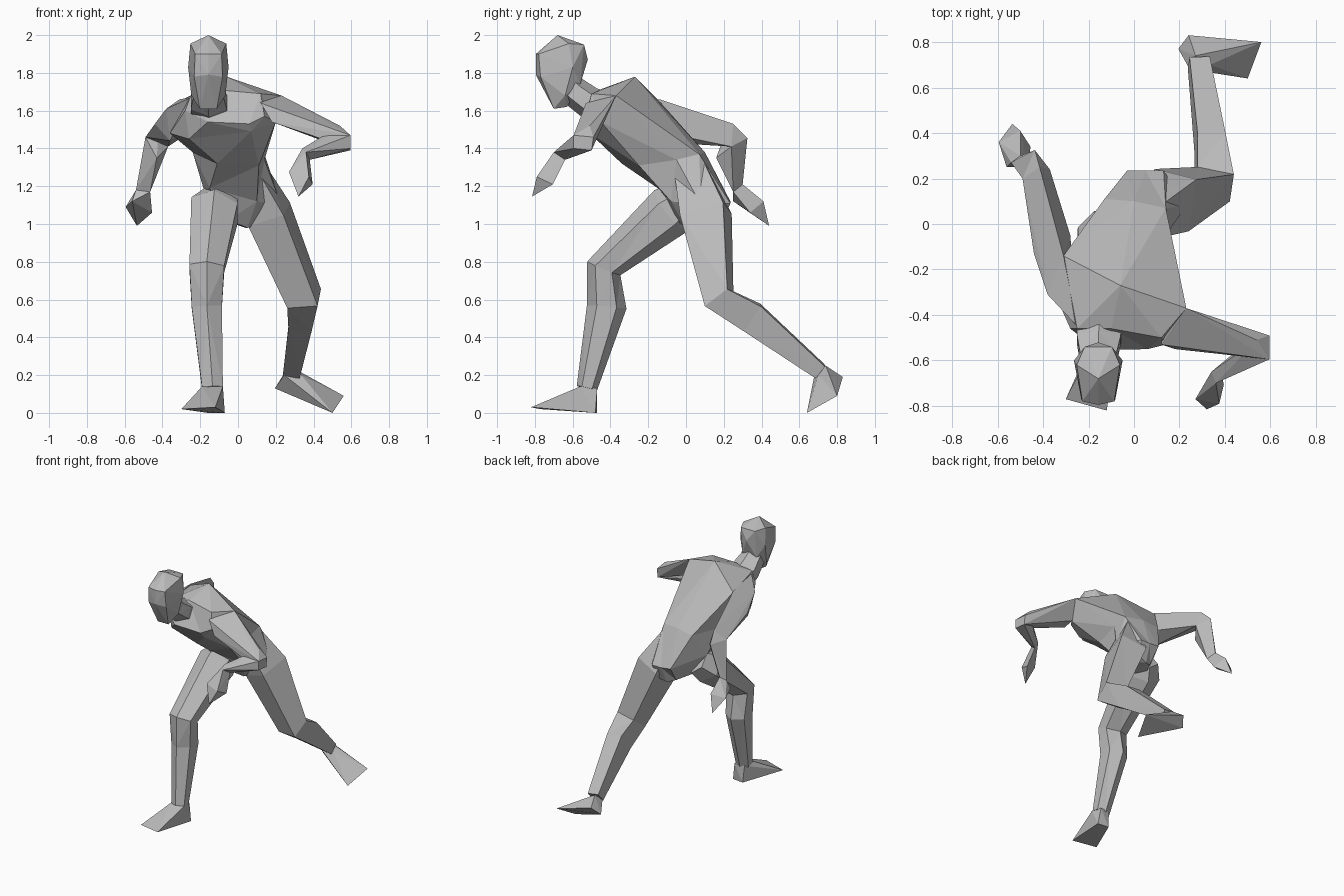
import bpy
import bmesh
from math import cos, sin, pi
from mathutils import Vector

default_cube = bpy.data.objects.get("Cube")
if default_cube:
    bpy.data.objects.remove(default_cube, do_unlink=True)

# Single plain grey for the whole figure
grey = bpy.data.materials.new("plain grey")
grey.use_nodes = True
colour = (0.5, 0.5, 0.5, 1)
grey.diffuse_color = colour
grey.node_tree.nodes["Principled BSDF"].inputs["Base Color"].default_value = colour


def finish(name, bm):
    """Turn a bmesh into a flat shaded, named object."""
    bmesh.ops.recalc_face_normals(bm, faces=bm.faces)
    mesh = bpy.data.meshes.new(name)
    bm.to_mesh(mesh)
    bm.free()
    mesh.materials.append(grey)
    part = bpy.data.objects.new(name, mesh)
    bpy.context.scene.collection.objects.link(part)
    return part


def loft(name, rings):
    """Skin a row of equal-sized rings and cap both ends."""
    bm = bmesh.new()
    rows = [[bm.verts.new(point) for point in ring] for ring in rings]
    for lower, upper in zip(rows, rows[1:]):
        count = len(lower)
        for i in range(count):
            j = (i + 1) % count
            bm.faces.new((lower[i], lower[j], upper[j], upper[i]))
    for cap in (rows[0], rows[-1]):
        bm.faces.new(cap)
    bmesh.ops.triangulate(bm, faces=bm.faces)
    return finish(name, bm)


def limb(name, side, stations, sides=6, turn=0):
    """Faceted tube through stations of (centre, half width, half depth)."""
    centres = [Vector(station[0]) for station in stations]
    angles = [turn + 2 * pi * k / sides for k in range(sides)]
    widest = max(sin(angle) for angle in angles)
    deepest = max(cos(angle) for angle in angles)
    rings = []
    for i, (centre, width, depth) in enumerate(stations):
        here = centres[i]
        before = here - centres[i - 1] if i else centres[i + 1] - here
        after = centres[i + 1] - here if i + 1 < len(centres) else before
        along = (before.normalized() + after.normalized()).normalized()
        across = Vector(side)
        across = (across - along * across.dot(along)).normalized()
        forward = along.cross(across)
        rings.append([here + across * (width * sin(angle) / widest)
                      + forward * (depth * cos(angle) / deepest)
                      for angle in angles])
    return loft(name, rings)


def hull(name, points):
    """Faceted solid wrapped round a few corner points."""
    bm = bmesh.new()
    for point in points:
        bm.verts.new(point)
    result = bmesh.ops.convex_hull(bm, input=bm.verts)
    spare = {v for v in result["geom_interior"] + result["geom_unused"]
             if isinstance(v, bmesh.types.BMVert)}
    bmesh.ops.delete(bm, geom=list(spare), context="VERTS")
    return finish(name, bm)


# Torso: rings run left side, left back, spine, right back, right side, fronts
crotch = [(.16, .1, .99), (.1, .19, 1), (.04, .18, .98), (-.02, .15, 1),
          (-.1, .02, 1.03), (-.05, -.05, 1.02), (.05, 0, .98)]
pelvis = [(.23, .08, 1.1), (.13, .235, 1.11), (.05, .235, 1.11), (-.03, .235, 1.12),
          (-.18, 0, 1.18), (-.15, -.15, 1.19), (.1, -.08, 1.12)]
waist = [(.14, -.05, 1.34), (.14, .07, 1.37), (0, .1, 1.38), (-.13, .11, 1.36),
         (-.24, -.1, 1.38), (-.11, -.34, 1.32), (.11, -.25, 1.31)]
chest = [(.2, -.45, 1.54), (.23, -.37, 1.68), (-.06, -.27, 1.78), (-.31, -.14, 1.65),
         (-.36, -.28, 1.48), (-.26, -.45, 1.45), (.07, -.52, 1.49)]
collar = [(.14, -.53, 1.57), (.12, -.5, 1.69), (-.1, -.46, 1.71), (-.25, -.46, 1.68),
          (-.28, -.46, 1.6), (-.16, -.555, 1.54), (.06, -.55, 1.53)]
loft("torso", [crotch, pelvis, waist, chest, collar])

# Neck and head, the head mirrored about its own middle
limb("neck", (1, 0, 0), [((-.15, -.44, 1.61), .1, .09),
                         ((-.155, -.515, 1.645), .095, .085),
                         ((-.157, -.59, 1.7), .08, .08),
                         ((-.157, -.65, 1.76), .07, .07)])
head_middle = -.157
head_pairs = [(.095, -.62, 1.955), (.107, -.6, 1.83), (.09, -.64, 1.68),
              (.07, -.78, 1.9), (.075, -.77, 1.78), (.045, -.7, 1.61),
              (.06, -.54, 1.95), (.06, -.56, 1.74), (.04, -.63, 1.62)]
head_points = [(head_middle, -.68, 2), (head_middle, -.52, 1.87),
               (head_middle, -.795, 1.9), (head_middle, -.795, 1.79)]
for offset, y, z in head_pairs:
    for sign in (1, -1):
        head_points.append((head_middle + sign * offset, y, z))
hull("head", head_points)

# Right leg, striding forward
limb("right_leg", (1, 0, 0), [((-.09, 0, 1.13), .09, .11),
                              ((-.125, -.08, 1.07), .125, .14),
                              ((-.165, -.435, .765), .092, .095),
                              ((-.165, -.42, .56), .08, .105),
                              ((-.135, -.525, .13), .055, .055)])
hull("right_foot", [(-.19, -.56, .14), (-.08, -.56, .14), (-.09, -.47, .13),
                    (-.17, -.48, .13), (-.3, -.77, .02), (-.12, -.82, .03),
                    (-.07, -.48, 0), (-.16, -.47, 0)])

# Left leg, trailing behind, with a squarer section
limb("left_leg", (1, -.15, 0), [((.08, .03, 1.28), .05, .085),
                                ((.165, .105, 1.05), .1, .12),
                                ((.35, .175, .605), .082, .075),
                                ((.335, .35, .505), .062, .08),
                                ((.285, .71, .22), .045, .04)],
     sides=4, turn=pi / 4)
hull("left_foot", [(.245, .68, .2), (.335, .7, .2), (.27, .74, .25),
                   (.195, .77, .13), (.24, .83, .19), (.56, .8, .09),
                   (.5, .64, 0)])

# Left arm, bent in front of the body
elbow = [(.54, -.51, 1.52), (.595, -.49, 1.46), (.595, -.595, 1.47),
         (.595, -.595, 1.4), (.595, -.5, 1.39)]
wrist = [(.34, -.65, 1.4), (.38, -.64, 1.34), (.36, -.7, 1.38)]
hull("left_upper_arm", elbow + [(.23, -.37, 1.68), (.12, -.53, 1.64),
                                (.12, -.42, 1.67), (.18, -.55, 1.54),
                                (.2, -.44, 1.54), (.45, -.5, 1.44)])
hull("left_forearm", elbow + wrist + [(.46, -.55, 1.4)])
hull("left_hand", wrist + [(.27, -.77, 1.275), (.32, -.815, 1.145),
                           (.375, -.79, 1.25), (.395, -.705, 1.21)])

# Right arm, swung back
elbow = [(-.436, .325, 1.455), (-.37, .24, 1.41), (-.49, .2, 1.46)]
wrist = [(-.54, .27, 1.18), (-.465, .25, 1.17), (-.5, .3, 1.21)]
hull("right_upper_arm", elbow + [(-.25, -.45, 1.67), (-.38, -.31, 1.61),
                                 (-.31, -.14, 1.66), (-.335, -.04, 1.62),
                                 (-.415, .25, 1.53), (-.44, -.13, 1.53),
                                 (-.28, -.05, 1.47), (-.36, -.25, 1.44)])
hull("right_forearm", elbow + wrist + [(-.43, .16, 1.35), (-.42, .24, 1.5)])
hull("right_hand", wrist + [(-.595, .36, 1.09), (-.535, .44, .99),
                            (-.455, .34, 1.06), (-.56, .25, 1.12),
                            (-.5, .41, 1.12)])
